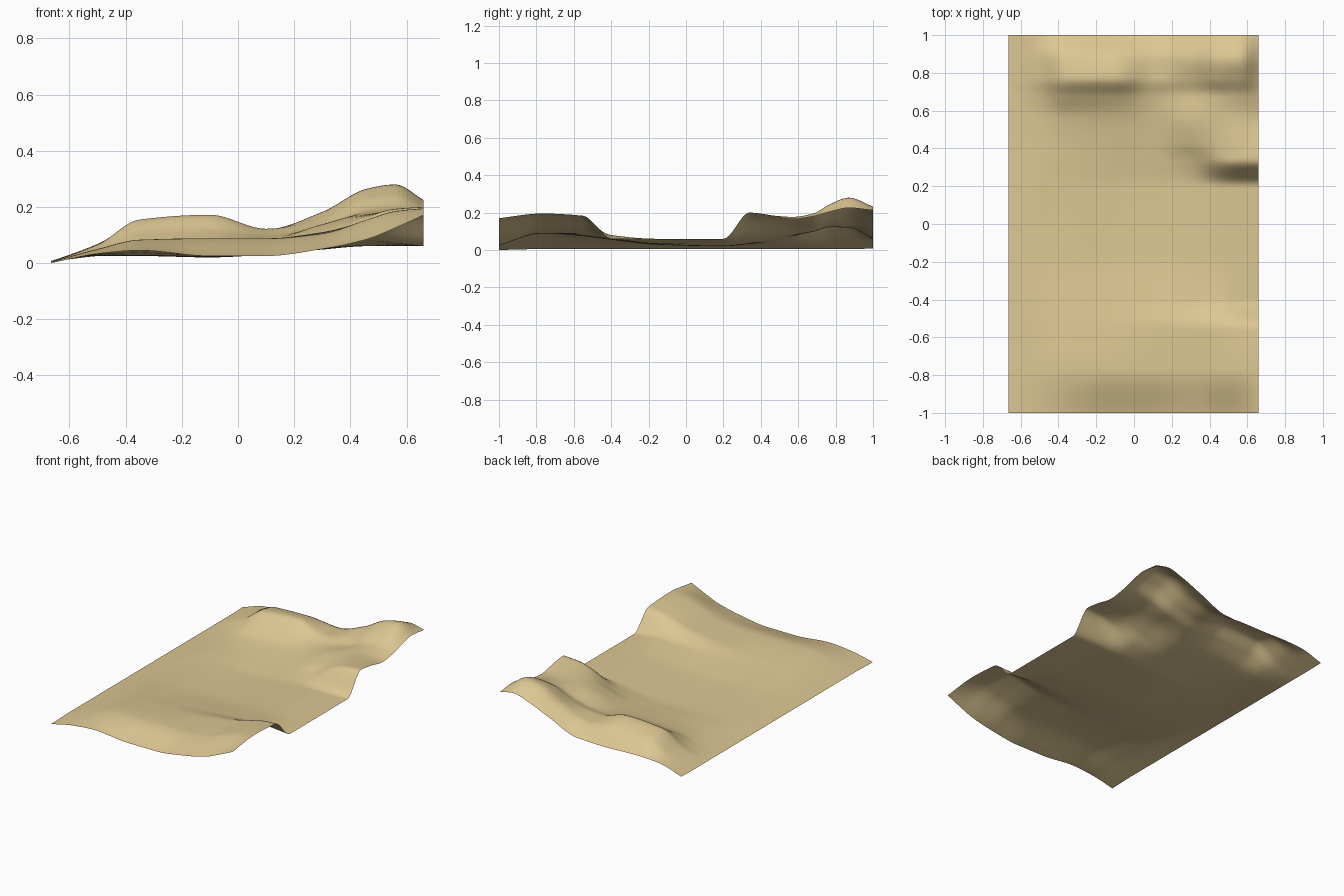
import bpy, bmesh

# Control heights: columns run along x, one cross-section per y station
XS = [-0.665, -0.5, -0.35, -0.1, 0.1, 0.3, 0.46, 0.56, 0.66]
SECTIONS = {
    -1.00: (0.000, .033, .045, .025, .025, .050, .085, .125, .170),  # front edge
    -0.77: (0.005, .050, .083, .088, .088, .105, .155, .185, .195),  # front ridge
    -0.55: (0.005, .045, .070, .075, .085, .110, .150, .175, .183),
    -0.40: (0.005, .040, .055, .055, .060, .070, .080, .070, .060),
    -0.15: (0.005, .030, .035, .028, .033, .050, .060, .060, .060),  # valley floor
    0.20: (0.005, .025, .025, .020, .030, .048, .060, .060, .060),
    0.34: (0.005, .025, .030, .033, .045, .080, .165, .193, .200),   # side bank
    0.43: (0.005, .025, .035, .045, .058, .115, .172, .187, .190),
    0.57: (0.005, .030, .055, .070, .080, .138, .175, .177, .165),
    0.68: (0.005, .045, .105, .115, .098, .132, .185, .195, .180),
    0.77: (0.005, .065, .155, .172, .122, .160, .235, .245, .205),   # left hill ridge
    0.87: (0.005, .068, .140, .150, .120, .182, .265, .280, .225),   # back hills
    1.00: (0.008, .055, .062, .055, .062, .140, .205, .232, .212),   # back edge
}


def smooth_curve(xs, vs, t):
    """Monotone cubic interpolation through the given points."""
    n = len(xs)
    d = [(vs[i + 1] - vs[i]) / (xs[i + 1] - xs[i]) for i in range(n - 1)]

    def tangent(i):
        if i == 0:
            return d[0]
        if i == n - 1:
            return d[-1]
        a, b = d[i - 1], d[i]
        return 2 * a * b / (a + b) if a * b > 0 else 0.0

    k = 0
    while k < n - 2 and t > xs[k + 1]:
        k += 1
    h = xs[k + 1] - xs[k]
    u = (t - xs[k]) / h
    return (vs[k] * (1 + 2 * u) * (1 - u) ** 2 + vs[k + 1] * u * u * (3 - 2 * u)
            + h * (tangent(k) * u * (1 - u) ** 2 - tangent(k + 1) * u * u * (1 - u)))


# Terrain sheet
NX, NY = 80, 120
ys = list(SECTIONS)
bm = bmesh.new()
rows = [[] for _ in range(NY + 1)]
for i in range(NX + 1):
    x = XS[0] + (XS[-1] - XS[0]) * i / NX
    column = [smooth_curve(XS, s, x) for s in SECTIONS.values()]
    for j in range(NY + 1):
        y = -1 + 2 * j / NY
        rows[j].append(bm.verts.new((x, y, smooth_curve(ys, column, y))))
for j in range(NY):
    for i in range(NX):
        bm.faces.new((rows[j][i], rows[j][i + 1], rows[j + 1][i + 1], rows[j + 1][i]))
for f in bm.faces:
    f.smooth = True

mesh = bpy.data.meshes.new("terrain")
bm.to_mesh(mesh)
bm.free()
terrain = bpy.data.objects.new("terrain", mesh)
bpy.context.collection.objects.link(terrain)

# Sand colour
sand = bpy.data.materials.new("sand")
sand.diffuse_color = (0.72, 0.57, 0.29, 1)
mesh.materials.append(sand)
